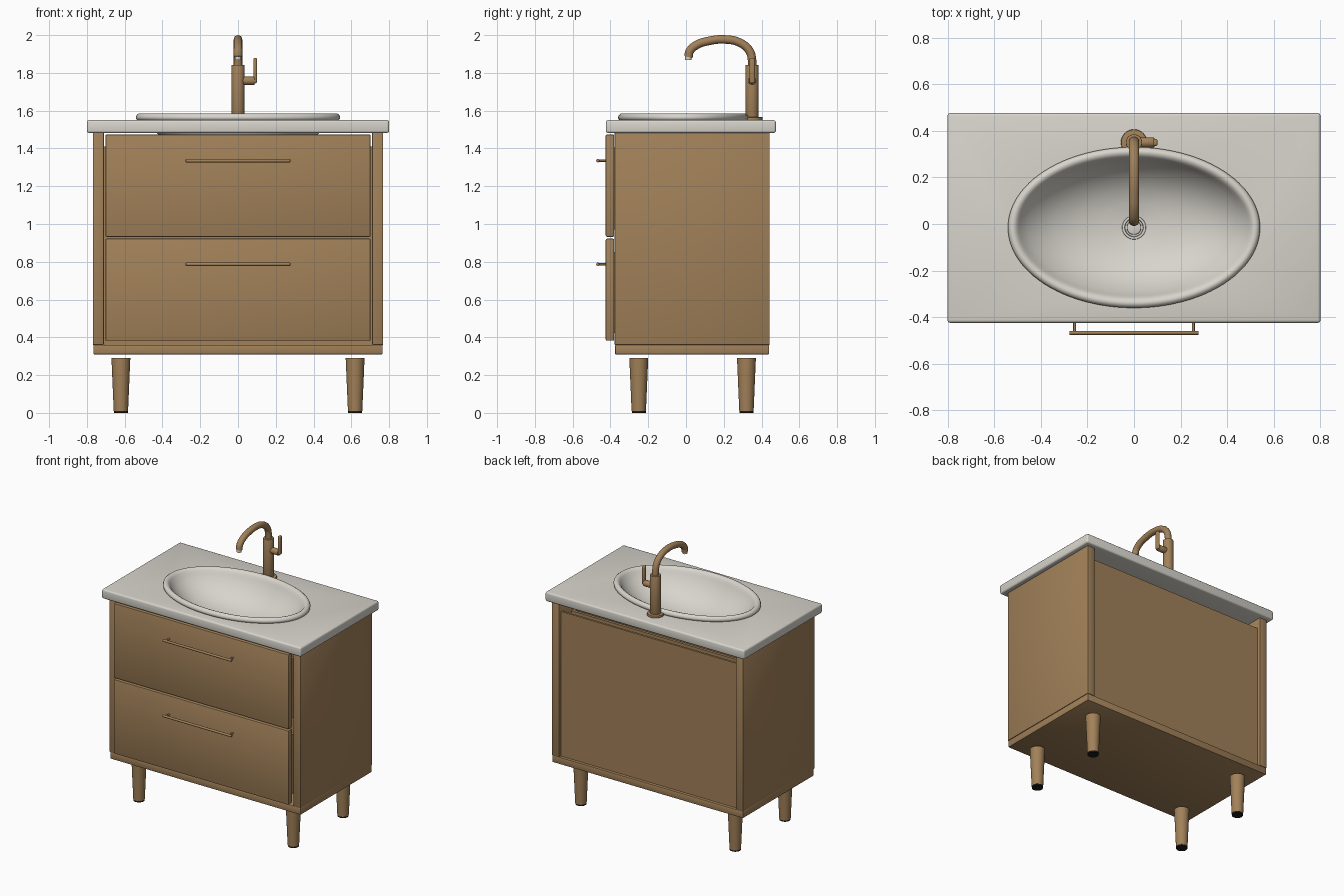
import bpy, bmesh, math
from mathutils import Vector, Matrix

if "Cube" in bpy.data.objects:
    bpy.data.objects.remove(bpy.data.objects["Cube"])


def material(name, rgb):
    m = bpy.data.materials.new(name)
    m.diffuse_color = (*rgb, 1)
    m.use_nodes = True
    m.node_tree.nodes["Principled BSDF"].inputs["Base Color"].default_value = m.diffuse_color
    return m


WOOD = material("warm brown", (0.36, 0.22, 0.10))
CERAMIC = material("off white ceramic", (0.68, 0.66, 0.60))
BLACK = material("black rubber", (0.01, 0.01, 0.01))


def finish(name, bm, mat, angle=35):
    bmesh.ops.recalc_face_normals(bm, faces=bm.faces)
    me = bpy.data.meshes.new(name)
    bm.to_mesh(me)
    bm.free()
    me.materials.append(mat)
    ob = bpy.data.objects.new(name, me)
    bpy.context.collection.objects.link(ob)
    smooth(ob, angle)
    return ob


def smooth(ob, angle=35):
    bpy.ops.object.select_all(action='DESELECT')
    ob.select_set(True)
    bpy.context.view_layer.objects.active = ob
    bpy.ops.object.shade_smooth_by_angle(angle=math.radians(angle))


def box(name, x, y, z, mat=WOOD, bevel=0.0, segments=2):
    """Box from (min, max) ranges with optional rounded edges."""
    bm = bmesh.new()
    bmesh.ops.create_cube(bm, size=1)
    for v in bm.verts:
        v.co = [(r[0] + r[1]) / 2 + c * (r[1] - r[0]) for r, c in zip((x, y, z), v.co)]
    if bevel:
        bmesh.ops.bevel(bm, geom=bm.edges[:], offset=bevel, segments=segments,
                        profile=0.5, affect='EDGES')
    return finish(name, bm, mat)


def rod(name, a, b, r1, r2=None, mat=WOOD, sides=32, bevel=0.0):
    """Cylinder or cone from point a to point b."""
    a, b = Vector(a), Vector(b)
    d = b - a
    bm = bmesh.new()
    rot = d.to_track_quat('Z', 'Y').to_matrix().to_4x4()
    bmesh.ops.create_cone(bm, cap_ends=True, segments=sides, radius1=r1,
                          radius2=r1 if r2 is None else r2, depth=d.length,
                          matrix=Matrix.Translation((a + b) / 2) @ rot)
    if bevel:
        caps = [e for f in bm.faces if len(f.verts) > 4 for e in f.edges]
        bmesh.ops.bevel(bm, geom=caps, offset=bevel, segments=2, profile=0.5, affect='EDGES')
    return finish(name, bm, mat)


def rings(name, profile, centre, mat, sides=96):
    """Closed elliptical lathe: profile is (x radius, y radius, z)."""
    bm = bmesh.new()
    loops = []
    for ra, rb, z in profile:
        loops.append([bm.verts.new((centre[0] + ra * math.cos(t), centre[1] + rb * math.sin(t), z))
                      for t in (2 * math.pi * i / sides for i in range(sides))])
    for k, lo in enumerate(loops):
        nx = loops[(k + 1) % len(loops)]
        for i in range(sides):
            j = (i + 1) % sides
            bm.faces.new((lo[i], lo[j], nx[j], nx[i]))
    return finish(name, bm, mat, 50)


# Cabinet carcass
box("bottom_panel", (-0.765, 0.765), (-0.375, 0.44), (0.31, 0.36), bevel=0.003)
box("back_panel", (-0.71, 0.71), (0.405, 0.42), (0.36, 1.41))
for s, side in ((-1, "left"), (1, "right")):
    box(side + "_side_panel", sorted((s * 0.71, s * 0.768)), (-0.378, 0.442), (0.36, 1.482), bevel=0.003)

# Drawers with inner boxes and bar handles
for label, z0, z1, zh in (("lower", 0.382, 0.922, 0.787), ("upper", 0.932, 1.474, 1.335)):
    box(label + "_drawer_front", (-0.702, 0.702), (-0.425, -0.38), (z0, z1), bevel=0.007)
    t = z1 - 0.07
    box(label + "_drawer_floor", (-0.67, 0.67), (-0.38, 0.36), (z0 + 0.04, z0 + 0.06))
    box(label + "_drawer_back", (-0.67, 0.67), (0.34, 0.36), (z0 + 0.06, t))
    for s, side in ((-1, "left"), (1, "right")):
        box(f"{label}_drawer_{side}_wall", sorted((s * 0.65, s * 0.67)), (-0.38, 0.34), (z0 + 0.06, t))
        rod(f"{label}_handle_{side}_post", (s * 0.255, -0.42, zh), (s * 0.255, -0.465, zh), 0.006, sides=16)
    rod(label + "_handle_bar", (-0.277, -0.467, zh), (0.277, -0.467, zh), 0.0085, sides=20, bevel=0.002)

# Tapered legs with rubber feet
for s, side in ((-1, "left"), (1, "right")):
    for y, end in ((-0.25, "front"), (0.32, "back")):
        x = s * 0.62
        rod(f"{end}_{side}_leg", (x, y, 0.01), (x, y, 0.29), 0.038, 0.05)
        rod(f"{end}_{side}_foot", (x, y, 0), (x, y, 0.01), 0.037, mat=BLACK)

# Countertop with an oval opening
top = box("countertop", (-0.8, 0.8), (-0.424, 0.476), (1.482, 1.55), CERAMIC, bevel=0.012, segments=3)
cutter = rod("opening_cutter", (0, 0, -0.3), (0, 0, 0.3), 1, sides=96)
cutter.scale = (0.5, 0.305, 1)
cutter.location = (0, -0.015, 1.5)
cutter.hide_render = True
mod = top.modifiers.new("opening", 'BOOLEAN')
mod.operation = 'DIFFERENCE'
mod.object = cutter
bpy.context.view_layer.objects.active = top
bpy.ops.object.modifier_apply(modifier=mod.name)
bpy.data.objects.remove(cutter)
smooth(top)

# Oval basin: rolled rim, inner bowl, then underside
rings("basin", [
    (0.530, 0.335, 1.548), (0.539, 0.343, 1.556), (0.541, 0.345, 1.566), (0.536, 0.340, 1.577),
    (0.527, 0.331, 1.584), (0.517, 0.321, 1.585), (0.506, 0.310, 1.580), (0.496, 0.300, 1.568),
    (0.484, 0.292, 1.550), (0.455, 0.275, 1.517), (0.405, 0.245, 1.476), (0.340, 0.208, 1.437),
    (0.250, 0.158, 1.405), (0.150, 0.104, 1.385), (0.050, 0.050, 1.375),
    (0.046, 0.046, 1.350), (0.160, 0.115, 1.360), (0.265, 0.170, 1.382), (0.355, 0.220, 1.418),
    (0.418, 0.255, 1.470), (0.465, 0.285, 1.515), (0.492, 0.300, 1.548)],
    (0, -0.015), CERAMIC)

# Drain: collar and raised plug
rings("drain_collar", [(0.052, 0.052, 1.372), (0.050, 0.050, 1.380), (0.040, 0.040, 1.380),
                       (0.038, 0.038, 1.368)], (0, -0.015), CERAMIC, 40)
rod("drain_body", (0, -0.015, 1.33), (0, -0.015, 1.366), 0.047, mat=CERAMIC)
rod("drain_plug", (0, -0.015, 1.36), (0, -0.015, 1.382), 0.031, mat=CERAMIC, bevel=0.004)

# Faucet body and lever
FY = 0.35
rod("faucet_flange", (0, FY, 1.548), (0, FY, 1.566), 0.056, bevel=0.004)
rod("faucet_column", (0, FY, 1.56), (0, FY, 1.842), 0.035, bevel=0.003)
rod("lever_stem", (0.02, FY, 1.758), (0.087, FY, 1.758), 0.022, bevel=0.003)
box("lever", (0.081, 0.101), (FY - 0.015, FY + 0.015), (1.745, 1.88), bevel=0.008, segments=3)

# Swan neck spout
cu = bpy.data.curves.new("faucet_spout", 'CURVE')
cu.dimensions = '3D'
cu.bevel_depth = 0.0225
cu.bevel_resolution = 6
cu.resolution_u = 8
cu.use_fill_caps = True
path = [(FY, 1.80), (FY, 1.865), (0.335, 1.918), (0.285, 1.96), (0.205, 1.977),
        (0.12, 1.969), (0.055, 1.947), (0.02, 1.915), (0.013, 1.884)]
sp = cu.splines.new('BEZIER')
sp.bezier_points.add(len(path) - 1)
for p, (y, z) in zip(sp.bezier_points, path):
    p.co = (0, y, z)
    p.handle_left_type = p.handle_right_type = 'AUTO'
spout = bpy.data.objects.new("faucet_spout", cu)
bpy.context.collection.objects.link(spout)
cu.materials.append(WOOD)
bpy.ops.object.select_all(action='DESELECT')
spout.select_set(True)
bpy.context.view_layer.objects.active = spout
bpy.ops.object.convert(target='MESH')
smooth(bpy.context.object, 50)
rod("spout_outlet", (0, 0.013, 1.89), (0, 0.012, 1.868), 0.017, mat=CERAMIC)
